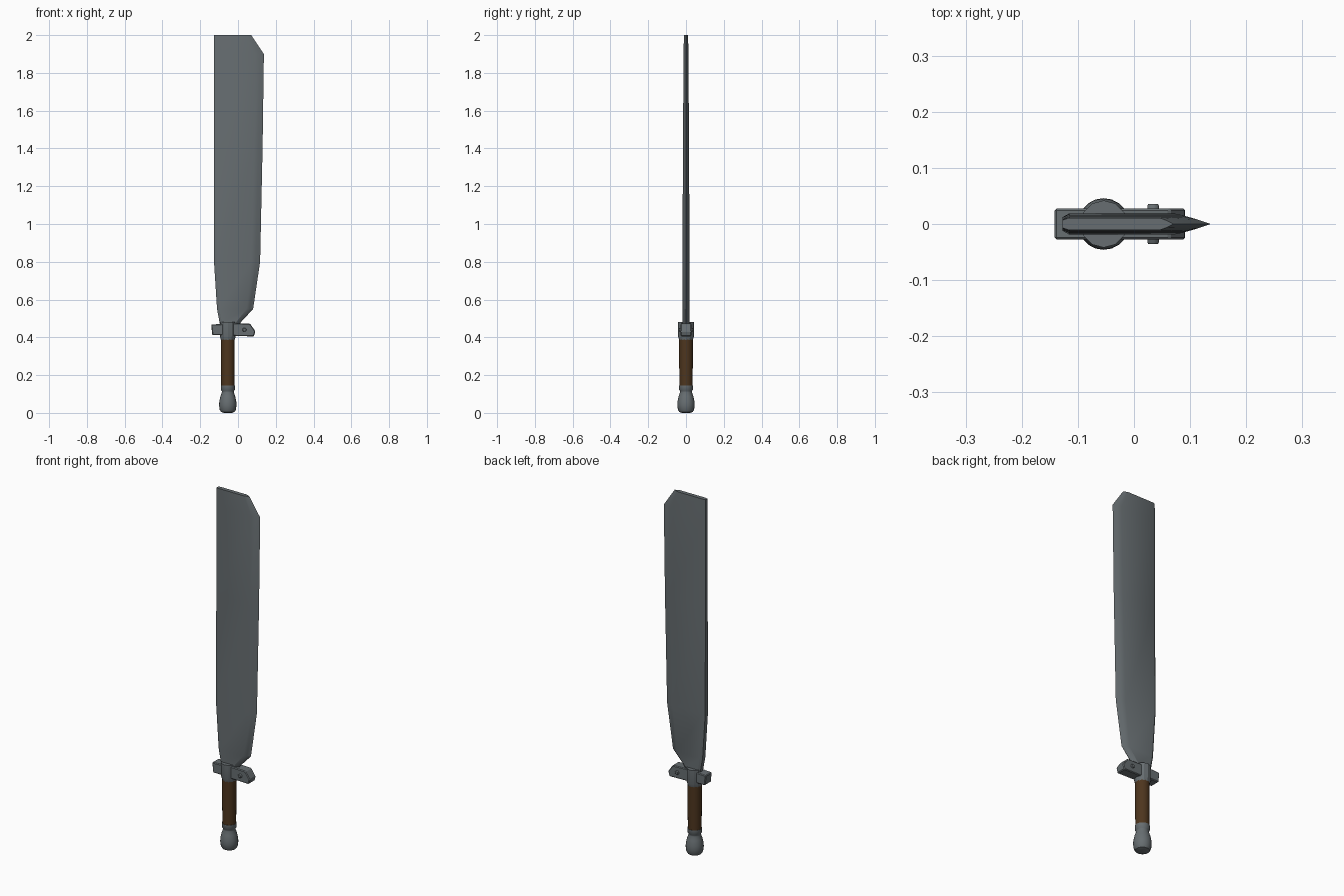
import bpy, bmesh, math
from mathutils import Matrix

if "Cube" in bpy.data.objects:
    bpy.data.objects.remove(bpy.data.objects["Cube"])

AXIS_X = -0.054  # handle axis


def material(name, rgb):
    m = bpy.data.materials.new(name)
    m.diffuse_color = (*rgb, 1)
    m.use_nodes = True
    m.node_tree.nodes["Principled BSDF"].inputs["Base Color"].default_value = m.diffuse_color
    return m


STEEL = material("dark steel", (0.135, 0.155, 0.165))
LEATHER = material("brown leather", (0.075, 0.036, 0.013))


def finish(name, bm, mat, smooth=None, bevel=0):
    bmesh.ops.recalc_face_normals(bm, faces=bm.faces)
    me = bpy.data.meshes.new(name)
    bm.to_mesh(me)
    bm.free()
    me.materials.append(mat)
    ob = bpy.data.objects.new(name, me)
    bpy.context.collection.objects.link(ob)
    if bevel:
        b = ob.modifiers.new("bevel", 'BEVEL')
        b.width, b.segments = bevel, 1
    if smooth:
        bpy.ops.object.select_all(action='DESELECT')
        ob.select_set(True)
        bpy.context.view_layer.objects.active = ob
        bpy.ops.object.shade_smooth_by_angle(angle=math.radians(smooth))
    return ob


def loft(name, rings, mat, smooth=None):
    """Skin a list of closed rings and cap both ends."""
    bm = bmesh.new()
    vs = [[bm.verts.new(p) for p in r] for r in rings]
    n = len(vs[0])
    for a, b in zip(vs, vs[1:]):
        for i in range(n):
            j = (i + 1) % n
            bm.faces.new((a[i], a[j], b[j], b[i]))
    bm.faces.new(vs[0])
    bm.faces.new(vs[-1])
    return finish(name, bm, mat, smooth)


def turned(name, profile, mat, sides=20, smooth=40):
    """Lathe (radius, z) pairs around the handle axis."""
    rings = [[(AXIS_X + r * math.cos(2 * math.pi * i / sides),
               r * math.sin(2 * math.pi * i / sides), z) for i in range(sides)]
             for r, z in profile]
    return loft(name, rings, mat, smooth)


def plate(name, outline, half, mat, bevel):
    """Extrude an x-z outline through y."""
    return_rings = [[(x, y, z) for x, z in outline] for y in (-half, half)]
    ob = loft(name, return_rings, mat)
    b = ob.modifiers.new("bevel", 'BEVEL')
    b.width, b.segments = bevel, 1
    return ob


# Blade: z, spine x, start of grind, cutting edge x, half thickness
sections = [
    (0.44, -0.090, -0.030, -0.005, 0.019),
    (0.48, -0.098, -0.010, 0.015, 0.019),
    (0.55, -0.111, 0.045, 0.080, 0.019),
    (0.80, -0.127, 0.070, 0.117, 0.019),
    (1.40, -0.127, 0.085, 0.130, 0.016),
    (1.90, -0.127, 0.090, 0.137, 0.013),
    (2.00, -0.127, 0.045, 0.070, 0.011),
]
rings = []
for z, spine, grind, edge, t in sections:
    side = [(spine, t * 0.65), (spine + 0.012, t), (grind, t),
            (grind + (edge - grind) * 0.5, t * 0.6)]
    rings.append([(x, -y, z) for x, y in side] + [(edge, 0, z)]
                 + [(x, y, z) for x, y in reversed(side)])
loft("blade", rings, STEEL, 25)

# Crossguard arms and the collar between them
plate("guard_spine_arm", [(-0.142, 0.468), (-0.136, 0.412), (-0.06, 0.412), (-0.06, 0.472)],
      0.028, STEEL, 0.004)
plate("guard_edge_arm", [(-0.06, 0.408), (0.084, 0.405), (0.092, 0.432), (0.064, 0.472),
                         (-0.06, 0.476)], 0.028, STEEL, 0.004)
turned("guard_collar", [(0.036, 0.385), (0.042, 0.405), (0.042, 0.482)], STEEL, 12, 25)

# Rivet through the edge-side arm
bm = bmesh.new()
bmesh.ops.create_cone(bm, cap_ends=True, segments=12, radius1=0.011, radius2=0.011, depth=0.072,
                      matrix=Matrix.Translation((0.034, 0, 0.44)) @ Matrix.Rotation(math.pi / 2, 4, 'X'))
finish("guard_rivet", bm, STEEL, 40, bevel=0.003)

# Grip and pommel
turned("grip", [(0.035, 0.14), (0.036, 0.27), (0.036, 0.395)], LEATHER)
turned("pommel", [(0.022, 0.0), (0.036, 0.005), (0.043, 0.017), (0.046, 0.040), (0.045, 0.060),
                  (0.039, 0.088), (0.032, 0.108), (0.032, 0.116), (0.037, 0.122), (0.037, 0.145)],
       STEEL)
